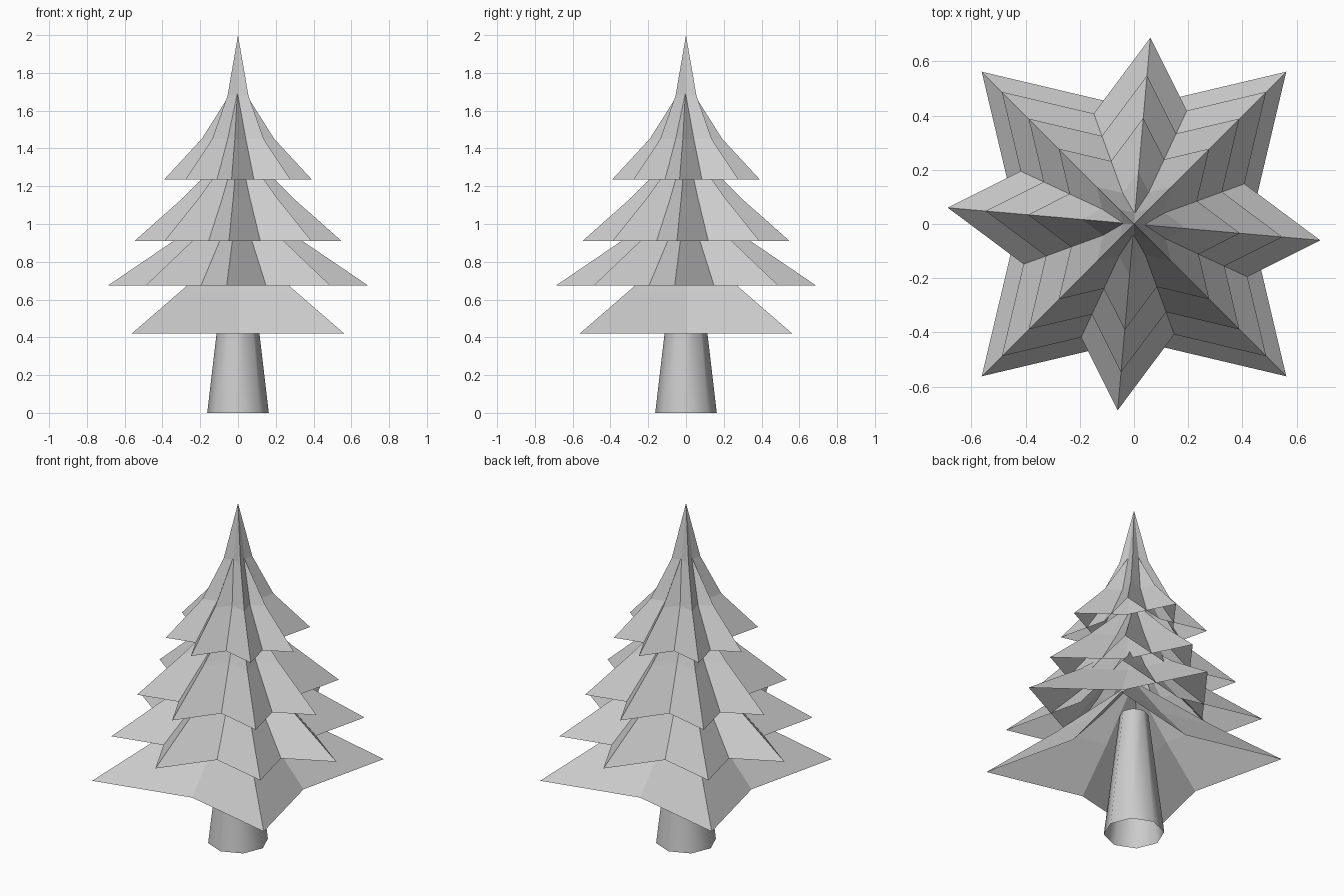
import bpy, bmesh
from math import sin, cos, radians, pi

if "Cube" in bpy.data.objects:
    bpy.data.objects.remove(bpy.data.objects["Cube"])

VALLEY = 0.54  # valley radius relative to tip radius


def make_object(name, bm):
    mesh = bpy.data.meshes.new(name)
    bmesh.ops.recalc_face_normals(bm, faces=bm.faces)
    bm.to_mesh(mesh)
    bm.free()
    ob = bpy.data.objects.new(name, mesh)
    bpy.context.collection.objects.link(ob)
    return ob


def star_skirt(name, profile, apex_z, first_tip):
    """Hollow four-pointed skirt: star rings (tip radius, z) closed by an apex."""
    bm = bmesh.new()
    rings = []
    for r, z in profile:
        ring = []
        for i in range(8):
            a = radians(first_tip + 45 * i)
            rr = r * (VALLEY if i % 2 else 1)
            ring.append(bm.verts.new((rr * cos(a), rr * sin(a), z)))
        rings.append(ring)
    for lo, hi in zip(rings, rings[1:]):
        for i in range(8):
            j = (i + 1) % 8
            bm.faces.new((lo[i], lo[j], hi[j], hi[i]))
    apex = bm.verts.new((0, 0, apex_z))
    top = rings[-1]
    for i in range(8):
        bm.faces.new((top[i], top[(i + 1) % 8], apex))
    return make_object(name, bm)


# Branch tiers: (base z, tip radius, bend radius, bend height)
tiers = [
    (0.42, 0.795, 0.42, 0.23),
    (0.675, 0.69, 0.35, 0.23),
    (0.91, 0.55, 0.29, 0.23),
    (1.235, 0.393, 0.193, 0.215),
]
for n, (z, r, rb, h) in enumerate(tiers, 1):
    profile = [(r, z), (rb, z + h)]
    # Diagonal star, the highest one running up to the tree top
    if n == 4:
        star_skirt("branches_top", profile + [(0.078, 1.68)], 2.0, 45)
    else:
        star_skirt(f"branches_diagonal_{n}", profile, z + 0.52, 45)
    # Second star, turned towards the axes
    if n > 1:
        star_skirt(f"branches_cross_{n}", profile, z + 0.52, 85)

# Open tapered trunk
bm = bmesh.new()
low, high = [[bm.verts.new((r * cos(i * pi / 4), r * sin(i * pi / 4), z)) for i in range(8)]
             for r, z in ((0.163, 0), (0.077, 0.73))]
for i in range(8):
    j = (i + 1) % 8
    bm.faces.new((low[i], low[j], high[j], high[i])).smooth = True
make_object("trunk", bm)
